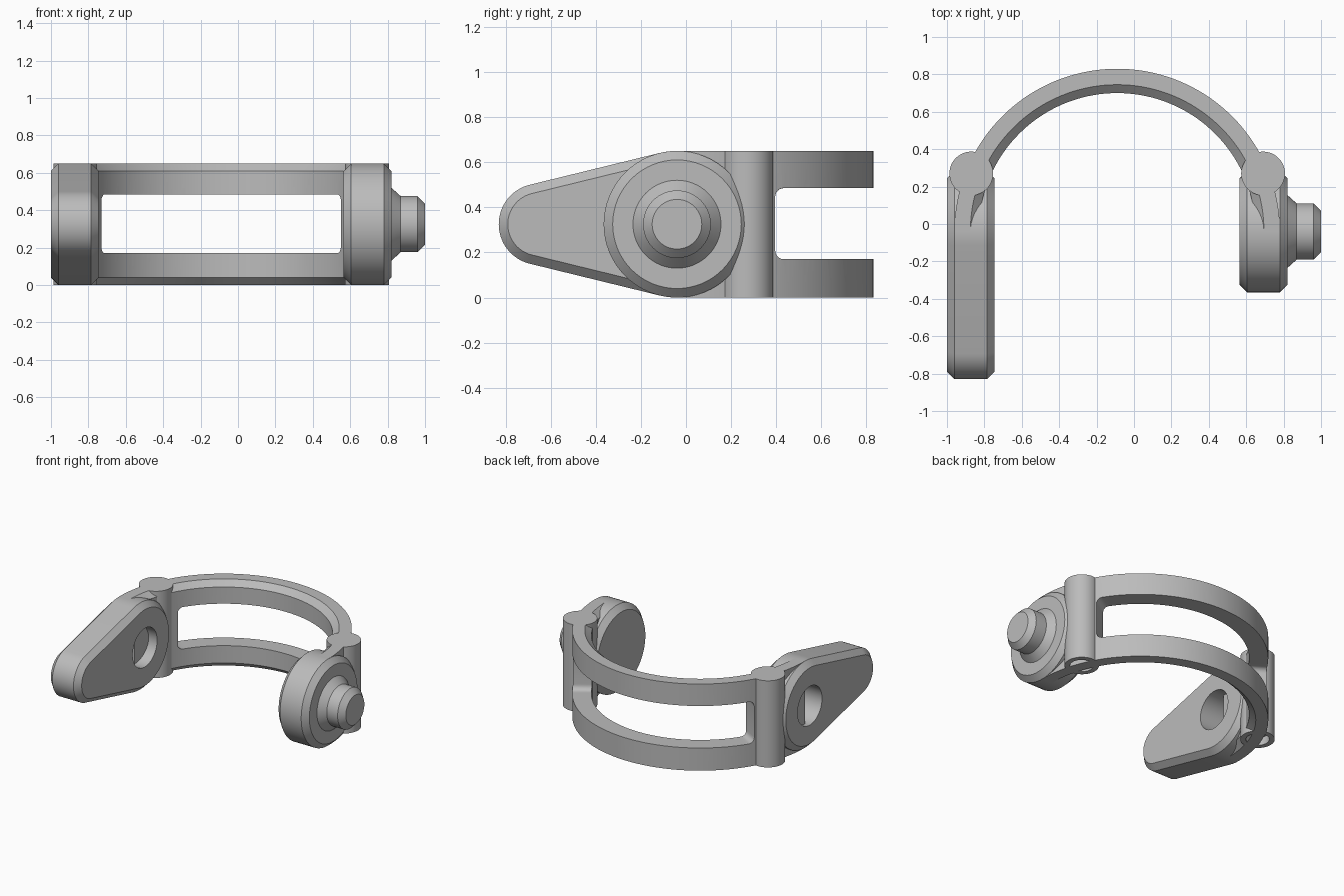
import bpy, bmesh
from math import sin, cos, pi, asin, sqrt, radians

cube = bpy.data.objects.get("Cube")
if cube:
    bpy.data.objects.remove(cube)

grey = bpy.data.materials.new("plain_grey")
grey.use_nodes = True
colour = (0.5, 0.5, 0.5, 1)
grey.diffuse_color = colour
grey.node_tree.nodes["Principled BSDF"].inputs["Base Color"].default_value = colour

H = 0.65              # overall height
MID = H / 2           # height of the pivot axis
CX, CY = -0.09, -0.04  # centre of the band
BEVEL = 0.04


def loft(name, loops):
    """Skin a row of equal point loops and cap both ends."""
    bm = bmesh.new()
    rows = [[bm.verts.new(p) for p in loop] for loop in loops]
    n = len(rows[0])
    for a, b in zip(rows, rows[1:]):
        for i in range(n):
            j = (i + 1) % n
            bm.faces.new((a[i], a[j], b[j], b[i]))
    bm.faces.new(rows[0])
    bm.faces.new(rows[-1])
    bmesh.ops.recalc_face_normals(bm, faces=bm.faces)
    mesh = bpy.data.meshes.new(name)
    bm.to_mesh(mesh)
    bm.free()
    mesh.materials.append(grey)
    obj = bpy.data.objects.new(name, mesh)
    bpy.context.collection.objects.link(obj)
    return obj


def activate(obj):
    bpy.ops.object.select_all(action='DESELECT')
    obj.select_set(True)
    bpy.context.view_layer.objects.active = obj


def finish(obj):
    activate(obj)
    bpy.ops.object.shade_smooth_by_angle(angle=radians(30))


def cut(obj, cutter):
    cutter.hide_render = True
    mod = obj.modifiers.new("cut", 'BOOLEAN')
    mod.operation = 'DIFFERENCE'
    mod.solver = 'EXACT'
    mod.object = cutter
    activate(obj)
    bpy.ops.object.modifier_apply(modifier=mod.name)
    bpy.data.objects.remove(cutter)


def arc(cy, r, start, end, n):
    return [(cy + r * cos(start + (end - start) * i / n),
             MID + r * sin(start + (end - start) * i / n)) for i in range(n + 1)]


def x_circle(x, r, n=64):
    return [(x, y, z) for y, z in arc(CY, r, 0, 2 * pi, n)[:-1]]


def z_circle(x, y, z, r, n=48):
    return [(x + r * cos(2 * pi * i / n), y + r * sin(2 * pi * i / n), z) for i in range(n)]


def teardrop(x, inset):
    tip_y, big, small = -0.65, 0.325, 0.18
    turn = pi / 2 + asin((big - small) / (CY - tip_y))
    outline = arc(CY, big - inset, -turn, turn, 48)
    outline += arc(tip_y, small - inset, turn, 2 * pi - turn, 32)
    return [(x, y, z) for y, z in outline]


def sweep(name, angles, section):
    """Sweep a radius/height section round the band centre."""
    return loft(name, [[(CX + r * cos(a), CY + r * sin(a), z) for r, z in section(a)]
                       for a in angles])


# Half-round band, chamfered on its inner edges
R_IN, R_OUT = 0.74, 0.87
band_section = [(R_OUT, 0), (R_OUT, H), (R_IN + 0.045, H), (R_IN, H - BEVEL),
                (R_IN, BEVEL), (R_IN + 0.045, 0)]
band = sweep("curved_band", [pi * i / 72 for i in range(73)], lambda a: band_section)

# Window through the band with rounded corners
W_START, W_END, CORNER = radians(30), radians(150), 0.04


def window_section(a):
    d = min(CORNER, 0.8 * min(a - W_START, W_END - a))
    inset = CORNER - sqrt(max(0, CORNER ** 2 - (CORNER - d) ** 2))
    lo, hi = 0.17 + inset, 0.485 - inset
    return [(0.6, lo), (1, lo), (1, hi), (0.6, hi)]


span = CORNER / 0.8
steps = [span * (1 - cos(pi / 2 * i / 6)) for i in range(6)]
angles = [W_START + s for s in steps]
angles += [W_START + span + (W_END - W_START - 2 * span) * i / 60 for i in range(61)]
angles += [W_END - s for s in reversed(steps)]
cut(band, sweep("window_cutter", angles, window_section))
finish(band)

# Hinge posts with a shallow socket underneath
for side, sign in (("left", 1), ("right", -1)):
    x, y = CX + sign * 0.78, 0.27
    finish(loft(side + "_hinge_post", [
        z_circle(x, y, H, 0.117), z_circle(x, y, 0, 0.117),
        z_circle(x, y, 0, 0.08), z_circle(x, y, 0.06, 0.08)]))

# Long tapered arm with a round pivot hole
x0, x1 = -1, -0.745
arm = loft("tapered_arm", [teardrop(x0, BEVEL), teardrop(x0 + BEVEL, 0),
                           teardrop(x1 - BEVEL, 0), teardrop(x1, BEVEL)])
cut(arm, loft("hole_cutter", [x_circle(x0 - 0.1, 0.145), x_circle(x1 + 0.1, 0.145)]))
finish(arm)

# Round disc on the other end
x0, x1, r = 0.565, 0.82, 0.325
finish(loft("round_disc", [x_circle(x0, r - BEVEL), x_circle(x0 + BEVEL, r),
                           x_circle(x1 - BEVEL, r), x_circle(x1, r - BEVEL)]))

# Stepped pivot peg with chamfered tip
finish(loft("pivot_peg", [x_circle(0.8, 0.195), x_circle(0.82, 0.195), x_circle(0.87, 0.15),
                          x_circle(0.96, 0.15), x_circle(1, 0.11)]))
